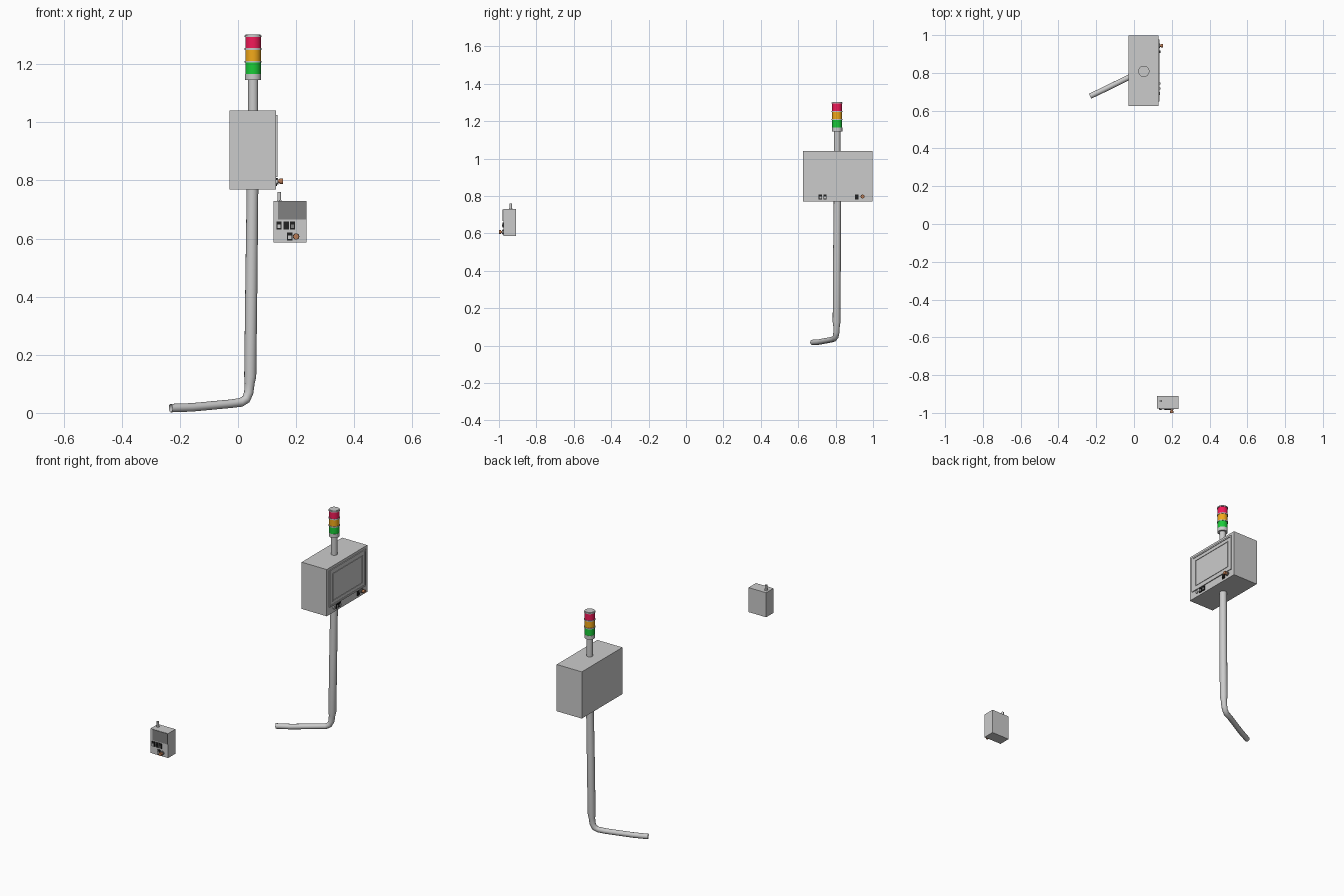
import bpy
from math import pi
from mathutils import Vector, Matrix

if "Cube" in bpy.data.objects:
    bpy.data.objects.remove(bpy.data.objects["Cube"])


def mat(name, rgb):
    m = bpy.data.materials.new(name)
    m.diffuse_color = (*rgb, 1)
    m.use_nodes = True
    m.node_tree.nodes["Principled BSDF"].inputs["Base Color"].default_value = m.diffuse_color
    return m


RED, AMBER, GREEN = mat("red", (.9, .01, .1)), mat("amber", (.9, .4, .01)), mat("green", (.01, .6, .04))
BLACK, DARK = mat("black", (.015, .015, .015)), mat("dark_grey", (.22, .22, .22))
BROWN, WHITE = mat("copper", (.5, .2, .09)), mat("white", (.9, .9, .9))


def finish(ob, name, m):
    ob.name = name
    if m:
        ob.data.materials.append(m)
    return ob


def box(name, lo, hi, m=None, bevel=0):
    lo, hi = Vector(lo), Vector(hi)
    bpy.ops.mesh.primitive_cube_add(size=1)
    ob = bpy.context.object
    ob.data.transform(Matrix.Translation((lo + hi) / 2) @ Matrix.Diagonal((*(hi - lo), 1)))
    if bevel:
        b = ob.modifiers.new("bevel", 'BEVEL')
        b.width, b.segments = bevel, 2
    return finish(ob, name, m)


def rod(name, start, axis, length, r, m=None, n=24):
    axis = Vector(axis)
    bpy.ops.mesh.primitive_cylinder_add(
        vertices=n, radius=r, depth=length, location=Vector(start) + axis * length / 2,
        rotation=axis.to_track_quat('Z', 'Y').to_euler())
    bpy.ops.object.shade_smooth_by_angle(angle=pi / 5)
    return finish(bpy.context.object, name, m)


def frame(name, x, y0, y1, z0, z1, w, d):
    # rectangular bezel on a +x face, with an open middle
    v = []
    for xx in (x, x + d):
        for i in (0, w):
            v += [(xx, y0 + i, z0 + i), (xx, y1 - i, z0 + i), (xx, y1 - i, z1 - i), (xx, y0 + i, z1 - i)]
    f = []
    for k in range(4):
        j = (k + 1) % 4
        f += [(8 + k, 8 + j, 12 + j, 12 + k), (k, j, 8 + j, 8 + k), (12 + k, 12 + j, 4 + j, 4 + k)]
    me = bpy.data.meshes.new(name)
    me.from_pydata(v, [], f)
    ob = bpy.data.objects.new(name, me)
    bpy.context.collection.objects.link(ob)


def rocker(name, face, out, side, light):
    # black switch plate with a raised cap; face = centre on the panel
    face, out, side = Vector(face), Vector(out), Vector(side)
    up = Vector((0, 0, 1))

    def slab(n, w, h, d, dz, m):
        a = face - side * w / 2 + up * (dz - h / 2)
        b = face + side * w / 2 + up * (dz + h / 2) + out * d
        box(n, [min(p) for p in zip(a, b)], [max(p) for p in zip(a, b)], m)
    slab(name + "_plate", .018, .028, .004, 0, BLACK)
    slab(name + "_cap", .011, .012, .008, -.003, light)


def knob(name, face, out):
    face, out = Vector(face), Vector(out)
    rod(name + "_collar", face, out, .006, .011, DARK)
    rod(name + "_stem", face, out, .014, .006, BROWN)
    rod(name + "_head", face + out * .012, out, .011, .010, BROWN)


# stack light on its post
X, Y = .052, .808
UP = (0, 0, 1)
rod("light_post", (X, Y, 1.03), UP, .12, .0175)
rod("light_base", (X, Y, 1.145), UP, .022, .028)
for name, z, m in (("green", 1.167, GREEN), ("amber", 1.211, AMBER), ("red", 1.255, RED)):
    rod(name + "_lens", (X, Y, z), UP, .039, .027, m, 32)
    rod(name + "_lens_ring", (X, Y, z + .038), UP, .006, .0295, None, 32)
rod("light_cap", (X, Y, 1.295), UP, .007, .026)

# large cabinet with screen and controls on the +x side
F = .131
box("cabinet", (-.03, .626, .769), (F, .998, 1.04))
frame("screen_surround", F, .648, .978, .812, 1.025, .009, .005)
box("screen_panel", (F, .657, .821), (F + .002, .969, 1.016))
frame("screen_bezel", F + .002, .675, .951, .838, .998, .004, .003)
for i, (y, c) in enumerate(((.718, WHITE), (.743, WHITE), (.912, BLACK))):
    rocker(f"cabinet_switch_{i}", (F, y, .795), (1, 0, 0), (0, 1, 0), c)
rod("cabinet_button", (F, .69, .795), (1, 0, 0), .007, .008)
knob("cabinet_knob", (F, .944, .797), (1, 0, 0))

# bent hollow support pipe
path = [(.050, .81, .78, 1.3), (.046, .807, .45, 1.35), (.042, .805, .125, 1.35), (.040, .805, .10, 1.1),
        (.037, .804, .07, 1.05), (.028, .80, .047, 1), (.010, .791, .036, 1), (-.03, .775, .031, .95),
        (-.16, .711, .019, .95), (-.232, .677, .0165, .95)]
cu = bpy.data.curves.new("support_pipe", 'CURVE')
cu.dimensions = '3D'
cu.bevel_depth, cu.bevel_resolution = .0155, 6
sp = cu.splines.new('POLY')
sp.points.add(len(path) - 1)
for p, (x, y, z, r) in zip(sp.points, path):
    p.co, p.radius = (x, y, z, 1), r
sp.use_smooth = True
bpy.context.collection.objects.link(bpy.data.objects.new("support_pipe", cu))

# small control box facing the front
G = -.977
box("control_box", (.123, G, .587), (.236, -.91, .729))
box("control_display", (.137, G - .003, .666), (.235, G, .728), DARK)
rod("antenna", (.142, -.937, .725), UP, .035, .0065)
rod("antenna_nut", (.142, -.937, .728), UP, .005, .009, None, 6)
for i, (x, z, c) in enumerate(((.141, .645, WHITE), (.166, .645, BLACK), (.188, .645, DARK), (.178, .607, WHITE))):
    rocker(f"control_switch_{i}", (x, G, z), (0, -1, 0), (1, 0, 0), c)
knob("control_knob", (.2, G, .607), (0, -1, 0))
